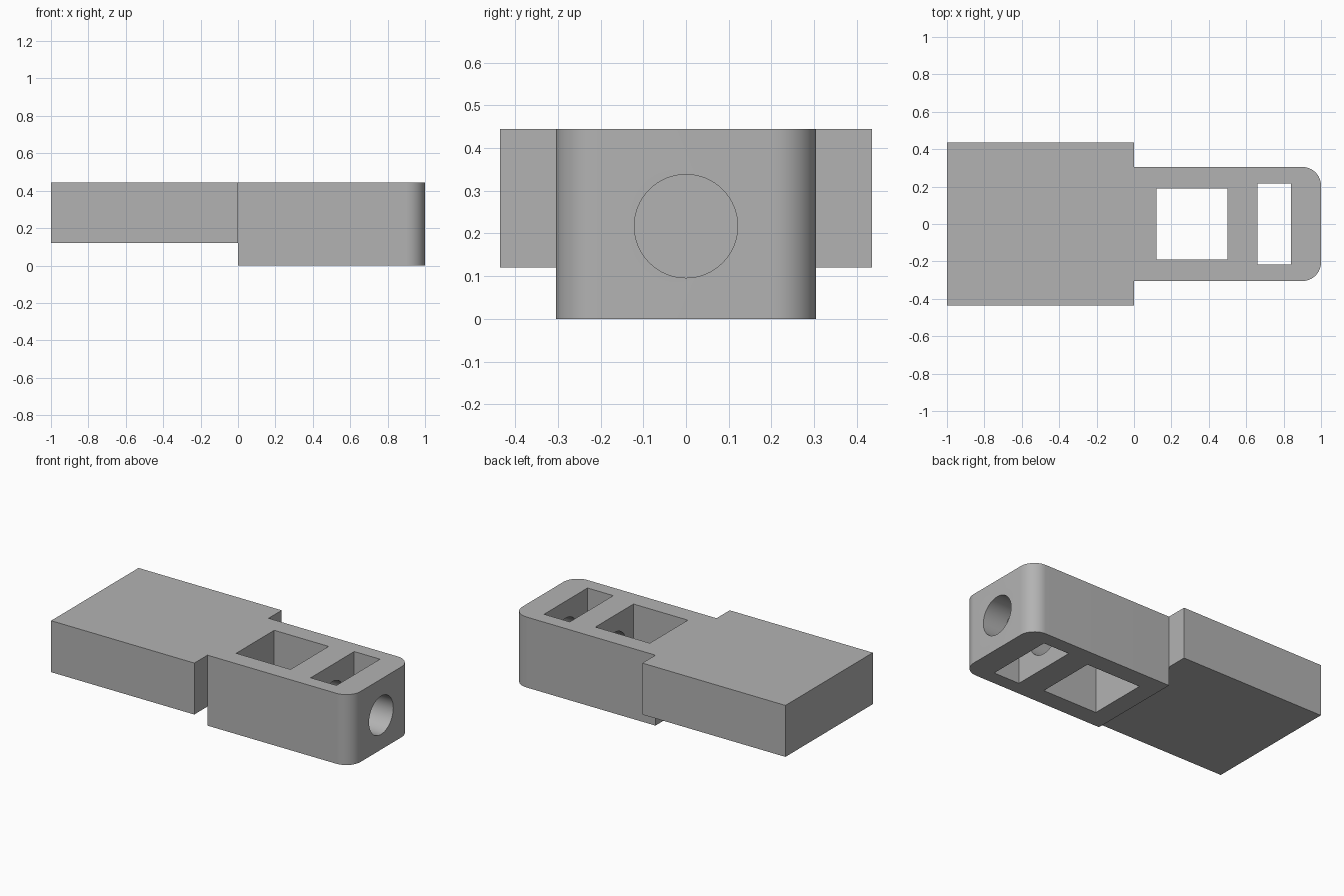
import bpy
import bmesh
from math import radians

if "Cube" in bpy.data.objects:
    bpy.data.objects.remove(bpy.data.objects["Cube"], do_unlink=True)

grey = bpy.data.materials.new("plain_grey")
grey.use_nodes = True
colour = (0.45, 0.45, 0.45, 1)
grey.diffuse_color = colour
grey.node_tree.nodes["Principled BSDF"].inputs["Base Color"].default_value = colour


def box(name, x0, x1, half_y, z0, z1):
    bpy.ops.mesh.primitive_cube_add(size=1, location=((x0 + x1) / 2, 0, (z0 + z1) / 2))
    ob = bpy.context.object
    ob.name = name
    ob.scale = (x1 - x0, 2 * half_y, z1 - z0)
    bpy.ops.object.transform_apply(location=True, rotation=True, scale=True)
    ob.data.materials.append(grey)
    return ob


def combine(target, tool, operation):
    mod = target.modifiers.new(tool.name, 'BOOLEAN')
    mod.operation = operation
    mod.solver = 'EXACT'
    mod.object = tool
    bpy.context.view_layer.objects.active = target
    bpy.ops.object.modifier_apply(modifier=mod.name)
    bpy.data.objects.remove(tool, do_unlink=True)


# Narrow housing, overlapping slightly into the wide block
TOP = 0.445
body = box("latch_body", 0, 1, 0.305, 0, TOP)

# Rounded vertical corners at the +x end
bm = bmesh.new()
bm.from_mesh(body.data)
corners = [e for e in bm.edges if all(v.co.x > 0.99 for v in e.verts)
           and abs(e.verts[0].co.z - e.verts[1].co.z) > 0.1]
bmesh.ops.bevel(bm, geom=corners, offset=0.1, segments=12, profile=0.5, affect='EDGES')
bm.to_mesh(body.data)
bm.free()

# Wide raised block
combine(body, box("wide_block", -1, 0, 0.436, 0.12, TOP), 'UNION')

# Two rectangular openings through the housing
combine(body, box("square_window", 0.12, 0.50, 0.19, -0.2, 0.7), 'DIFFERENCE')
combine(body, box("narrow_window", 0.66, 0.84, 0.217, -0.2, 0.7), 'DIFFERENCE')

# Round bore from the end face into the square opening
bpy.ops.mesh.primitive_cylinder_add(vertices=64, radius=0.121, depth=0.8,
                                    location=(0.8, 0, 0.217), rotation=(0, radians(90), 0))
bore = bpy.context.object
bore.name = "bore_cutter"
bore.data.materials.append(grey)
combine(body, bore, 'DIFFERENCE')

# Smooth curved walls, crisp edges
bpy.ops.object.select_all(action='DESELECT')
body.select_set(True)
bpy.context.view_layer.objects.active = body
bpy.ops.object.shade_smooth_by_angle(angle=radians(30))
